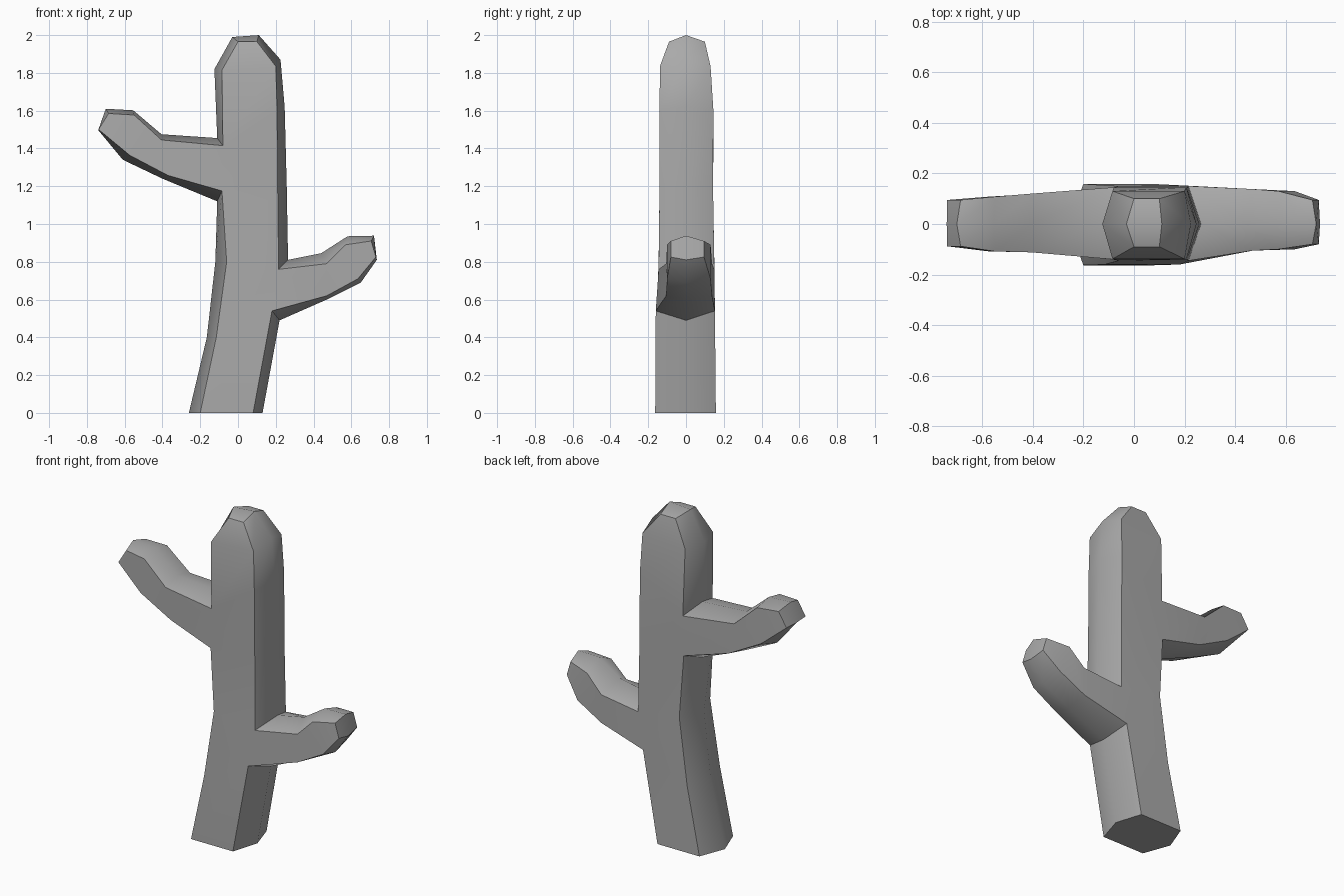
import bpy
import bmesh
import math

default_cube = bpy.data.objects.get("Cube")
if default_cube:
    bpy.data.objects.remove(default_cube, do_unlink=True)

# One flat grey for the whole plant
grey = bpy.data.materials.new("plain grey")
grey.use_nodes = True
colour = (0.4, 0.4, 0.4, 1.0)
grey.diffuse_color = colour
grey.node_tree.nodes["Principled BSDF"].inputs["Base Color"].default_value = colour

bm = bmesh.new()


def ring(tip_a, edge_a, edge_b, tip_b, front, back):
    """Six-sided section: two ridge points on y = 0, flat front and flat back."""
    layout = [(tip_a, 0), (edge_a, front), (edge_b, front),
              (tip_b, 0), (edge_b, back), (edge_a, back)]
    return [bm.verts.new((x, y, z)) for (x, z), y in layout]


def bridge(lower, upper, skip=()):
    """Join two sections with quads, leaving the skipped sides open."""
    for i in range(len(lower)):
        if i not in skip:
            j = (i + 1) % len(lower)
            bm.faces.new((lower[i], lower[j], upper[j], upper[i]))


def ridged_cap(section):
    """Close a section with two faces that meet along its ridge."""
    tip_a, front_a, front_b, tip_b, back_b, back_a = section
    bm.faces.new((tip_a, front_a, front_b, tip_b))
    bm.faces.new((tip_a, tip_b, back_b, back_a))


def grow_arm(root, sections):
    """Extend an open trunk side through its sections and close the end."""
    previous = root
    for section in sections:
        current = ring(*section)
        bridge(previous, current)
        previous = current
    ridged_cap(previous)


# Trunk sections: right ridge, right edge, left edge, left ridge (x, z), front y, back y
base = ring((-.26, 0), (-.2, 0), (.08, 0), (.13, 0), -.163, .158)
low_start = ring((-.165, .4), (-.115, .4), (.18, .54), (.22, .49), -.16, .153)
low_end = ring((-.12, .8), (-.06, .8), (.215, .76), (.265, .81), -.145, .15)
high_start = ring((-.11, 1.12), (-.085, 1.175), (.21, 1.2), (.258, 1.2), -.14, .143)
high_end = ring((-.11, 1.455), (-.08, 1.415), (.207, 1.6), (.247, 1.62), -.14, .145)
shoulder = ring((-.125, 1.82), (-.085, 1.815), (.2, 1.835), (.225, 1.87), -.138, .13)
crown = ring((-.03, 1.99), (0, 1.965), (.1, 1.965), (.11, 2), -.09, .1)

# Trunk walls, open where the arms leave
left_side, right_side = (2, 3), (0, 5)
bridge(base, low_start)
bridge(low_start, low_end, left_side)
bridge(low_end, high_start)
bridge(high_start, high_end, right_side)
bridge(high_end, shoulder)
bridge(shoulder, crown)
ridged_cap(crown)
bm.faces.new(base)

# Left arm, low: top ridge, top edge, bottom edge, bottom ridge, front y, back y
left_root = [low_end[3], low_end[2], low_start[2],
             low_start[3], low_start[4], low_end[4]]
grow_arm(left_root, [
    ((.44, .845), (.47, .79), (.47, .62), (.47, .6), -.105, .138),
    ((.58, .935), (.57, .89), (.635, .71), (.65, .69), -.1, .13),
    ((.72, .938), (.705, .91), (.73, .825), (.735, .81), -.08, .095),
])

# Right arm, high
right_root = [high_end[0], high_end[1], high_start[1],
              high_start[0], high_start[5], high_end[5]]
grow_arm(right_root, [
    ((-.405, 1.475), (-.405, 1.445), (-.37, 1.257), (-.4, 1.24), -.112, .12),
    ((-.555, 1.602), (-.55, 1.577), (-.575, 1.365), (-.61, 1.34), -.108, .108),
    ((-.7, 1.61), (-.685, 1.585), (-.738, 1.5), (-.74, 1.497), -.088, .095),
])

# Finish the single skin
bmesh.ops.recalc_face_normals(bm, faces=bm.faces[:])
mesh = bpy.data.meshes.new("branching_trunk")
bm.to_mesh(mesh)
bm.free()
mesh.materials.append(grey)
trunk = bpy.data.objects.new("branching_trunk", mesh)
bpy.context.collection.objects.link(trunk)
bpy.ops.object.select_all(action="DESELECT")
trunk.select_set(True)
bpy.context.view_layer.objects.active = trunk
bpy.ops.object.shade_smooth_by_angle(angle=math.radians(45))
